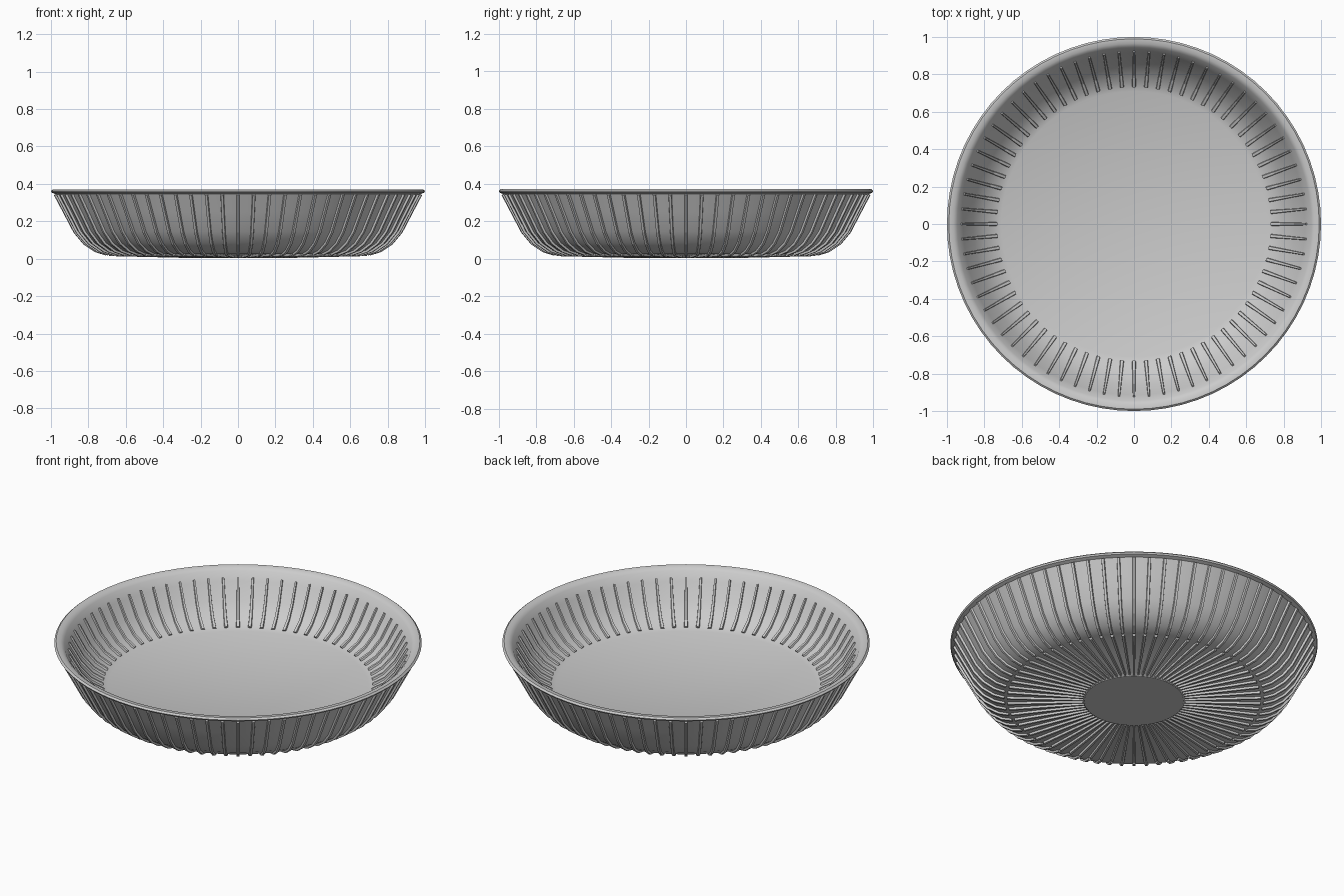
import bpy, bmesh, math
from mathutils import Vector

if "Cube" in bpy.data.objects:
    bpy.data.objects.remove(bpy.data.objects["Cube"])

SEGMENTS = 72
RIBS = 72


def finish(bm, name, smooth):
    bmesh.ops.recalc_face_normals(bm, faces=bm.faces)
    mesh = bpy.data.meshes.new(name)
    bm.to_mesh(mesh)
    bm.free()
    obj = bpy.data.objects.new(name, mesh)
    bpy.context.collection.objects.link(obj)
    if smooth:
        bpy.ops.object.select_all(action='DESELECT')
        obj.select_set(True)
        bpy.context.view_layer.objects.active = obj
        bpy.ops.object.shade_smooth_by_angle(angle=math.radians(35))
    return obj


def lathe(name, profile):
    """Spin a closed half profile (r, z) that starts and ends on the axis."""
    bm = bmesh.new()
    vs = [bm.verts.new((r, 0, z)) for r, z in profile]
    edges = [bm.edges.new(p) for p in zip(vs, vs[1:])]
    bmesh.ops.spin(bm, geom=vs + edges, cent=(0, 0, 0), axis=(0, 0, 1),
                   angle=2 * math.pi, steps=SEGMENTS, use_duplicate=False)
    bmesh.ops.remove_doubles(bm, verts=bm.verts, dist=1e-4)
    return finish(bm, name, True)


def rib_ring(name, path, width_start, width_end, height):
    """Ring of thin raised ribs; positive height is left of the path."""
    bm = bmesh.new()
    pts = [Vector(p) for p in path]
    last = len(pts) - 1
    for k in range(RIBS):
        a = 2 * math.pi * k / RIBS
        c, s = math.cos(a), math.sin(a)
        rings = []
        for i, p in enumerate(pts):
            t = (pts[min(i + 1, last)] - pts[max(i - 1, 0)]).normalized()
            n = Vector((-t.y, t.x))
            w = width_start + (width_end - width_start) * i / last
            top = p + n * height
            base = p - n * height * 0.5
            ring = []
            for q, y in ((base, -w / 2), (top, -w / 3), (top, w / 3), (base, w / 2)):
                ring.append(bm.verts.new((q.x * c - y * s, q.x * s + y * c, q.y)))
            rings.append(ring)
        for a0, a1 in zip(rings, rings[1:]):
            for j in range(4):
                m = (j + 1) % 4
                bm.faces.new((a0[j], a0[m], a1[m], a1[j]))
        bm.faces.new(rings[0])
        bm.faces.new(rings[-1])
    return finish(bm, name, False)


# Dish body: underside, flared wall, rolled rim, inner wall, floor
lathe("dish_body", [
    (0, 0.005), (0.27, 0.005), (0.285, 0.016), (0.70, 0.026), (0.76, 0.045),
    (0.82, 0.085), (0.87, 0.145), (0.925, 0.25), (0.975, 0.345),
    (0.995, 0.353), (1.0, 0.362), (0.99, 0.371), (0.965, 0.37),
    (0.945, 0.355), (0.915, 0.305), (0.86, 0.21), (0.80, 0.145),
    (0.75, 0.115), (0.71, 0.10), (0, 0.09)])

# Radial ribs under the base
rib_ring("base_ribs", [(0.275, 0.016), (0.69, 0.026)], 0.012, 0.02, -0.012)

# Ribs up the outer wall
rib_ring("outer_wall_ribs", [
    (0.705, 0.028), (0.76, 0.045), (0.82, 0.085), (0.87, 0.145),
    (0.925, 0.25), (0.975, 0.345)], 0.02, 0.02, -0.011)

# Ribs up the inner wall, tapering toward the rim
rib_ring("inner_wall_ribs", [
    (0.735, 0.11), (0.80, 0.145), (0.86, 0.21), (0.915, 0.305),
    (0.925, 0.322)], 0.022, 0.012, 0.009)
